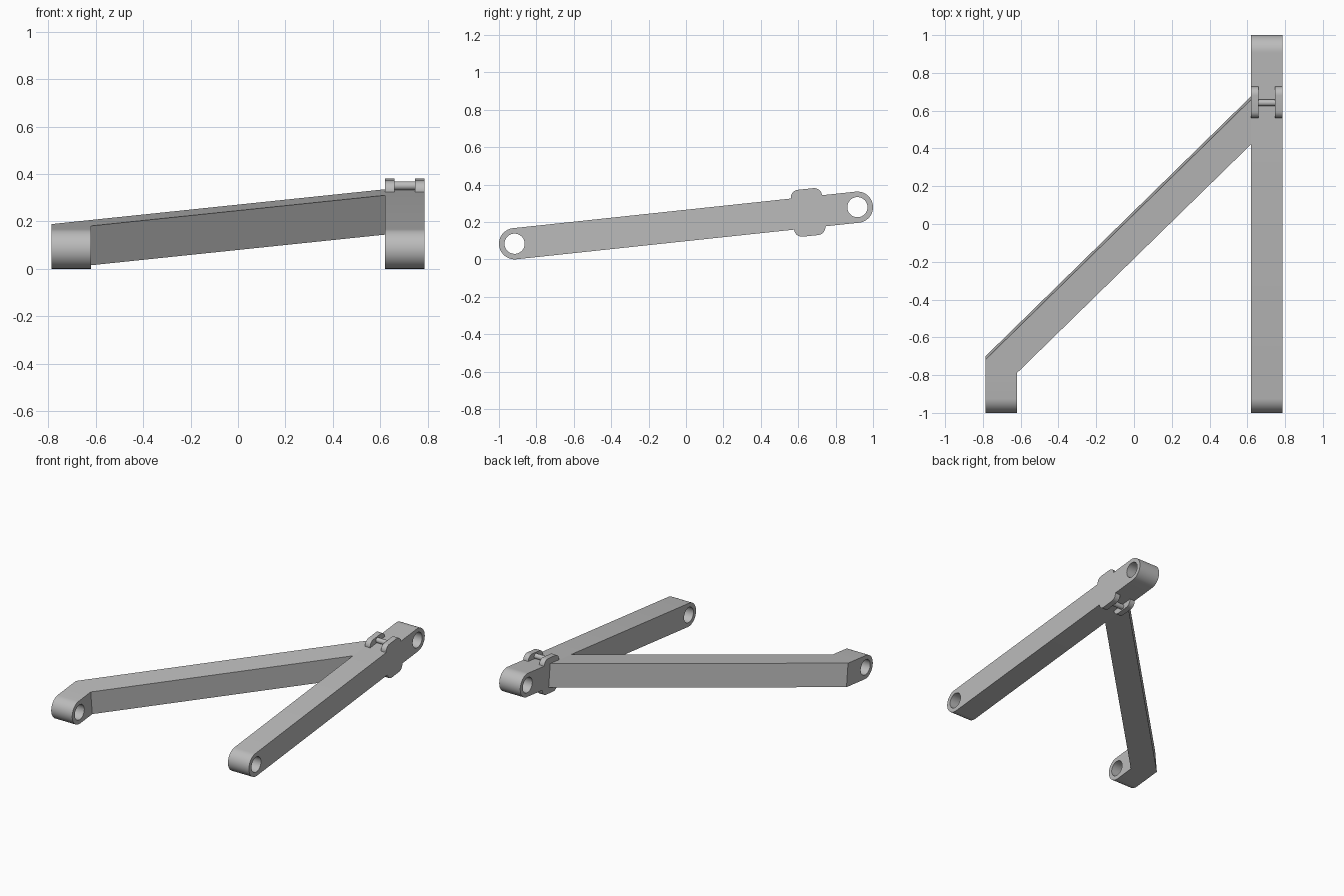
import bpy
from math import sin, cos, pi, atan2, hypot
from mathutils import Matrix, Vector

cube = bpy.data.objects.get("Cube")
if cube:
    bpy.data.objects.remove(cube, do_unlink=True)

R = 0.0835            # half thickness of the arms
HOLE = 0.054          # eye hole radius
X_IN, X_OUT = 0.62, 0.787
FRONT = Vector((0, -0.9165, R))
BACK = Vector((0, 0.9165, 0.279))
TILT = atan2(BACK.z - FRONT.z, BACK.y - FRONT.y)
LENGTH = hypot(BACK.z - FRONT.z, BACK.y - FRONT.y)
BOSS_U = 1.578        # clevis position along the arm

grey = bpy.data.materials.new("satin grey metal")
grey.use_nodes = True
grey.diffuse_color = (0.5, 0.5, 0.5, 1)
grey.node_tree.nodes["Principled BSDF"].inputs["Base Color"].default_value = (0.5, 0.5, 0.5, 1)

# Tilted frame shared by all parts: along the arm, and up from it
along = Vector((0, cos(TILT), sin(TILT)))
up = Vector((0, -sin(TILT), cos(TILT)))
right = Vector((1, 0, 0))


def frame(a, b, c, origin):
    m = Matrix((a, b, c)).transposed().to_4x4()
    m.translation = origin
    return m


def arc(cx, cy, r, start, end, n=20):
    return [(cx + r * cos(start + (end - start) * i / n),
             cy + r * sin(start + (end - start) * i / n)) for i in range(n + 1)]


def circle(cx, cy, r, n=40):
    return arc(cx, cy, r, 0, 2 * pi, n)[:-1]


def plate(name, loops, depth, matrix):
    """Filled outline with holes, extruded to both sides of its plane."""
    curve = bpy.data.curves.new(name, "CURVE")
    curve.dimensions = "2D"
    curve.fill_mode = "BOTH"
    curve.extrude = depth / 2
    for pts in loops:
        spline = curve.splines.new("POLY")
        spline.points.add(len(pts) - 1)
        for p, (x, y) in zip(spline.points, pts):
            p.co = (x, y, 0, 1)
        spline.use_cyclic_u = True
    ob = bpy.data.objects.new(name, curve)
    bpy.context.collection.objects.link(ob)
    ob.matrix_world = matrix
    bpy.ops.object.select_all(action="DESELECT")
    ob.select_set(True)
    bpy.context.view_layer.objects.active = ob
    bpy.ops.object.convert(target="MESH")
    ob = bpy.context.object
    ob.data.materials.clear()
    ob.data.materials.append(grey)
    bpy.ops.object.shade_smooth_by_angle(angle=0.5)
    return ob


def side_plate(name, loops, x0, x1):
    origin = FRONT + right * (x0 + x1) / 2
    return plate(name, loops, x1 - x0, frame(along, up, right, origin))


# Straight arm with an eye at each end
capsule = arc(0, 0, R, pi / 2, 3 * pi / 2) + arc(LENGTH, 0, R, -pi / 2, pi / 2)
side_plate("straight_arm", [capsule, circle(0, 0, HOLE), circle(LENGTH, 0, HOLE)], X_IN, X_OUT)

# Front eye of the diagonal arm
BEND_IN, BEND_OUT = 0.137, 0.208
eye = arc(0, 0, R, pi / 2, 3 * pi / 2) + [(BEND_IN, -R), (BEND_IN, R)]
side_plate("diagonal_arm_eye", [eye, circle(0, 0, HOLE)], -X_OUT, -X_IN)

# Diagonal arm, running from the eye to the straight arm
plan = [(-X_OUT, BEND_IN), (-X_IN, BEND_IN), (X_IN, 1.355), (X_IN, 1.593), (-X_OUT, BEND_OUT)]
plate("diagonal_arm", [plan], 2 * R, frame(right, along, up, FRONT))

# Clevis cheeks on both edges of the straight arm
HL, HH, CORNER = 0.084, 0.126, 0.042
cheek = []
for i, (sx, sy) in enumerate([(1, 1), (-1, 1), (-1, -1), (1, -1)]):
    cheek += arc(BOSS_U + sx * (HL - CORNER), sy * (HH - CORNER), CORNER,
                 i * pi / 2, (i + 1) * pi / 2, 8)
side_plate("outer_cheek", [cheek], X_OUT - 0.04, X_OUT)
side_plate("inner_cheek", [cheek], X_IN, X_IN + 0.04)

# Pins between the cheeks, above and below
for name, side in (("upper_pin", 1), ("lower_pin", -1)):
    side_plate(name, [circle(BOSS_U, side * 0.1, 0.018, 24)], X_IN + 0.03, X_OUT - 0.03)
